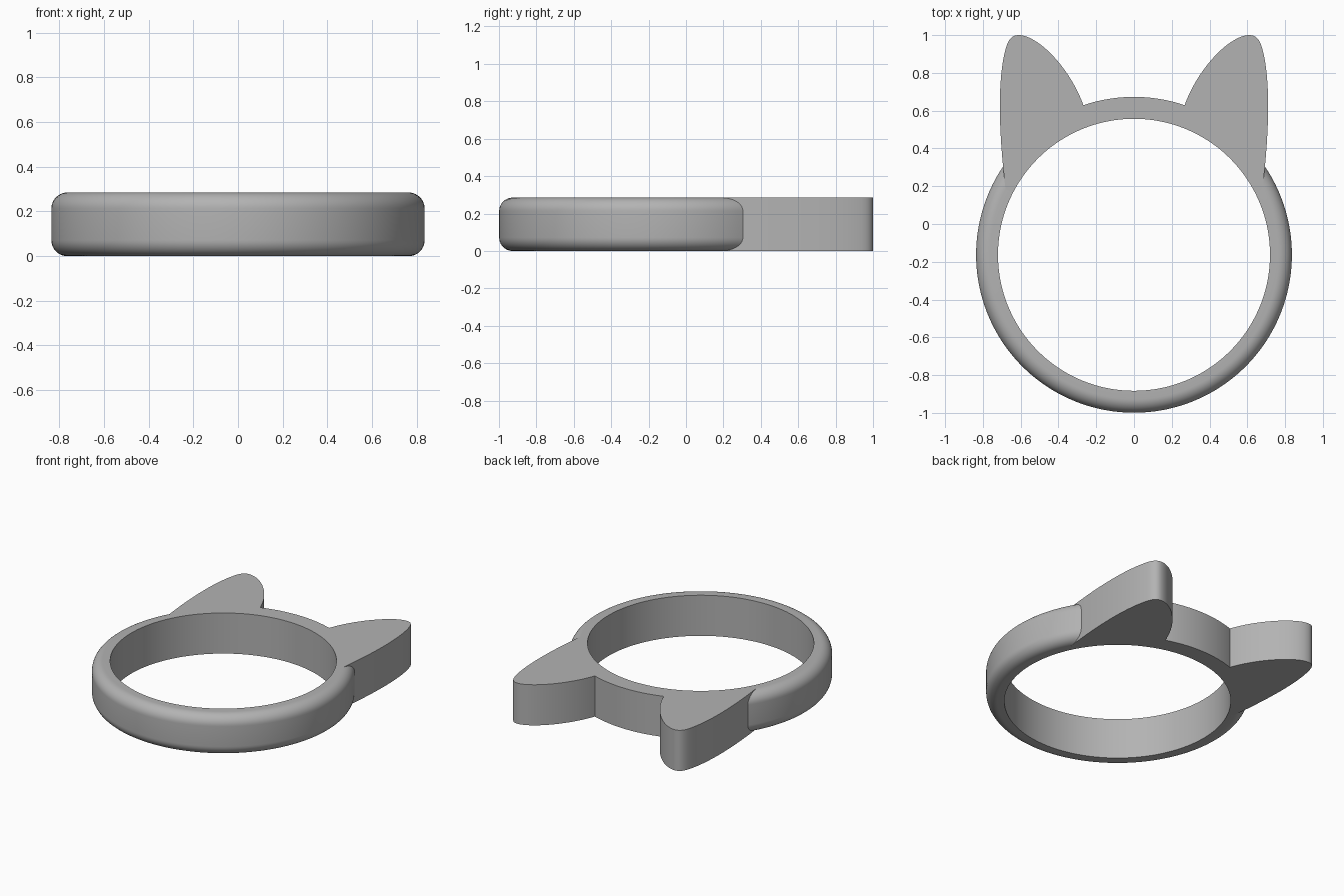
import bpy, bmesh, math
from mathutils import Vector
from mathutils.geometry import interpolate_bezier

if "Cube" in bpy.data.objects:
    bpy.data.objects.remove(bpy.data.objects["Cube"])

H = 0.285                    # band height
CY = -0.163                  # ring centre on y
R_IN, R_OUT = 0.72, 0.836

grey = bpy.data.materials.new("grey")
grey.diffuse_color = (0.45, 0.45, 0.45, 1)
grey.use_nodes = True
grey.node_tree.nodes["Principled BSDF"].inputs["Base Color"].default_value = grey.diffuse_color


def polar(r, a):
    return Vector((r * math.cos(a), CY + r * math.sin(a)))


def arc(r, a0, a1, n):
    return [polar(r, a0 + (a1 - a0) * i / n) for i in range(n + 1)]


def bezier(pts, n):
    a, b, c, d = (Vector((x, y, 0)) for x, y in pts)
    return [Vector(p[:2]) for p in interpolate_bezier(a, b, c, d, n)]


def make_object(name, bm):
    bmesh.ops.recalc_face_normals(bm, faces=bm.faces)
    mesh = bpy.data.meshes.new(name)
    bm.to_mesh(mesh)
    bm.free()
    mesh.materials.append(grey)
    obj = bpy.data.objects.new(name, mesh)
    bpy.context.collection.objects.link(obj)
    bpy.ops.object.select_all(action='DESELECT')
    obj.select_set(True)
    bpy.context.view_layer.objects.active = obj
    bpy.ops.object.shade_smooth_by_angle(angle=math.radians(30))
    return obj


# Right ear outline: outer side, rounded tip, inner side
side = bezier([(.68, .185), (.715, .47), (.725, .76), (.68, .925)], 33)
tip = bezier([(.68, .925), (.665, .985), (.64, 1.0), (.61, 1.0)], 13)
base_a = math.acos(0.268 / R_OUT)
base = polar(R_OUT, base_a)
inner = bezier([(.61, 1.0), (.51, 1.0), (.34, .83), tuple(base)], 25)
ear = side + tip[1:] + inner[1:]
mirrored_ear = [Vector((-p.x, p.y)) for p in reversed(ear)]

centre = Vector((0, CY))
R_FLAT = (side[0] - centre).length        # where the rounding begins
SEAM = math.atan2(side[0].y - CY, side[0].x)

# Ears and the square-edged back of the band: one extruded outline
back = arc(R_OUT, base_a, math.pi - base_a, 32)[1:-1]
inside = arc(R_IN, math.pi - SEAM, SEAM, 80)
outline = ear + back + mirrored_ear + inside
bm = bmesh.new()
face = bm.faces.new([bm.verts.new((p.x, p.y, 0)) for p in outline])
ext = bmesh.ops.extrude_face_region(bm, geom=[face], use_keep_orig=True)
bmesh.ops.translate(bm, vec=(0, 0, H),
                    verts=[v for v in ext["geom"] if isinstance(v, bmesh.types.BMVert)])
make_object("ears_and_back_band", bm)


def end_angle(r):
    """Angle at which a circle of radius r meets the ear's outer side."""
    if r <= R_FLAT:
        return SEAM
    for p, q in zip(side, side[1:]):
        rp, rq = (p - centre).length, (q - centre).length
        if rp <= r <= rq:
            m = p.lerp(q, (r - rp) / (rq - rp)) - centre
            return math.atan2(m.y, m.x)
    return SEAM


# Rounded front of the band: a swept profile ending against the ears
f = R_OUT - R_FLAT
STEPS = 10
quarter = [(R_FLAT + f * math.sin(math.pi / 2 * i / STEPS),
            f * (1 - math.cos(math.pi / 2 * i / STEPS))) for i in range(STEPS + 1)]
profile = [(R_IN, 0)] + quarter + [(r, H - z) for r, z in reversed(quarter)] + [(R_IN, H)]
SEG = 128
bm = bmesh.new()
rows = []
for r, z in profile:
    a = end_angle(r)
    rows.append([bm.verts.new((p.x, p.y, z)) for p in arc(r, a, -math.pi - a, SEG)])
for k, row in enumerate(rows):
    nxt = rows[(k + 1) % len(rows)]
    for i in range(SEG):
        bm.faces.new((row[i], row[i + 1], nxt[i + 1], nxt[i]))
make_object("rounded_front_band", bm)
